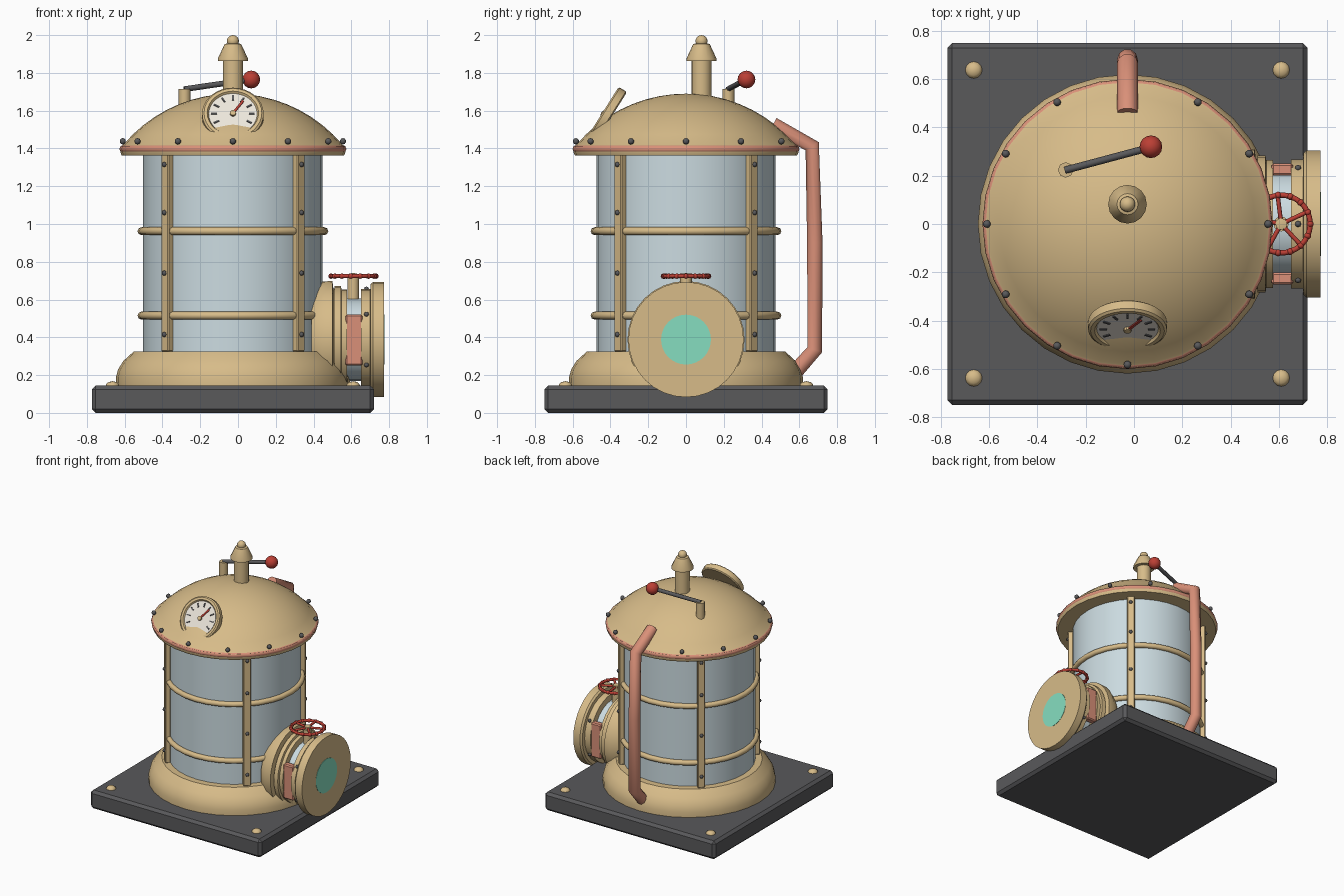
import bpy, bmesh, math
from mathutils import Vector, Matrix

if "Cube" in bpy.data.objects:
    bpy.data.objects.remove(bpy.data.objects["Cube"])

CX = -0.027  # boiler axis


def mat(name, r, g, b):
    m = bpy.data.materials.new(name)
    m.diffuse_color = (r, g, b, 1)
    m.use_nodes = True
    m.node_tree.nodes["Principled BSDF"].inputs["Base Color"].default_value = m.diffuse_color
    return m


BRASS = mat("brass", 0.68, 0.50, 0.25)
COPPER = mat("copper", 0.70, 0.28, 0.19)
IRON = mat("iron", 0.10, 0.10, 0.105)
RED = mat("red_paint", 0.50, 0.05, 0.035)
GLASS = mat("glass", 0.60, 0.71, 0.75)
WHITE = mat("dial_white", 0.85, 0.80, 0.72)
AQUA = mat("aqua_glass", 0.24, 0.73, 0.53)


def finish(name, bm, material, xf=None, bevel=0, angle=35):
    bmesh.ops.recalc_face_normals(bm, faces=bm.faces)
    me = bpy.data.meshes.new(name)
    bm.to_mesh(me)
    bm.free()
    ob = bpy.data.objects.new(name, me)
    bpy.context.collection.objects.link(ob)
    me.materials.append(material)
    if xf is not None:
        ob.matrix_world = xf
    if bevel:
        b = ob.modifiers.new("bevel", 'BEVEL')
        b.width, b.segments = bevel, 1
    else:
        bpy.ops.object.select_all(action='DESELECT')
        ob.select_set(True)
        bpy.context.view_layer.objects.active = ob
        bpy.ops.object.shade_smooth_by_angle(angle=math.radians(angle))
    return ob


def lathe(name, profile, material, xf, n=24, angle=35):
    """Turn (radius, height) points around local z; open ends are capped."""
    bm = bmesh.new()
    rings = []
    for r, h in profile:
        if r < 1e-5:
            rings.append([bm.verts.new((0, 0, h))] * n)
        else:
            rings.append([bm.verts.new((r * math.cos(2 * math.pi * i / n),
                                        r * math.sin(2 * math.pi * i / n), h)) for i in range(n)])
    for a, b in zip(rings, rings[1:]):
        for i in range(n):
            j = (i + 1) % n
            bm.faces.new(list(dict.fromkeys((a[i], a[j], b[j], b[i]))))
    for ring in (rings[0], rings[-1]):
        if ring[0] is not ring[1]:
            bm.faces.new(ring)
    return finish(name, bm, material, xf, angle=angle)


def box(name, size, material, xf, bevel=0.005):
    bm = bmesh.new()
    bmesh.ops.create_cube(bm, size=1, matrix=Matrix.Diagonal((*size, 1)))
    return finish(name, bm, material, xf, bevel)


def ball(name, r, material, xf, seg=16):
    bm = bmesh.new()
    bmesh.ops.create_uvsphere(bm, u_segments=seg, v_segments=seg // 2, radius=r)
    return finish(name, bm, material, xf, angle=60)


def torus(name, R, r, material, xf, n=32, k=8):
    bm = bmesh.new()
    g = [[bm.verts.new(((R + r * math.cos(b)) * math.cos(a), (R + r * math.cos(b)) * math.sin(a), r * math.sin(b)))
          for b in (2 * math.pi * j / k for j in range(k))] for a in (2 * math.pi * i / n for i in range(n))]
    for i in range(n):
        for j in range(k):
            i2, j2 = (i + 1) % n, (j + 1) % k
            bm.faces.new((g[i][j], g[i2][j], g[i2][j2], g[i][j2]))
    return finish(name, bm, material, xf, angle=60)


def rod(name, a, b, r, material, n=10):
    a, b = Vector(a), Vector(b)
    xf = Matrix.Translation(a) @ (b - a).to_track_quat('Z', 'Y').to_matrix().to_4x4()
    return lathe(name, [(r, 0), (r, (b - a).length)], material, xf, n, 50)


T = lambda x, y, z: Matrix.Translation((x, y, z))
RZ = lambda a: Matrix.Rotation(a, 4, 'Z')
AXIS = T(CX, 0, 0)

# base plate with corner bolts and the flared foot
box("base_plate", (1.493, 1.5, 0.145), IRON, T(CX, 0, 0.0725), 0.02)
for sx in (-1, 1):
    for sy in (-1, 1):
        lathe("base_bolt", [(0.036, 0.14), (0.034, 0.152), (0.022, 0.163), (0, 0.168)], BRASS,
              T(CX + sx * 0.637, sy * 0.638, 0), 12, 60)
lathe("foot_flange", [(0.62, 0.14), (0.62, 0.185), (0.608, 0.23), (0.58, 0.275), (0.525, 0.325), (0.44, 0.325)],
      BRASS, AXIS, 32, 40)

# glass tank with hoops, posts and post rivets
lathe("tank_glass", [(0.475, 0.30), (0.475, 1.38)], GLASS, AXIS, 32)
for z in (0.515, 0.962):
    torus("tank_hoop", 0.484, 0.021, BRASS, T(CX, 0, z))
for k in range(4):
    turn = AXIS @ RZ(math.pi / 4 + k * math.pi / 2)
    box("tank_post", (0.04, 0.055, 1.05), BRASS, turn @ T(0.492, 0, 0.85))
    for z in (0.415, 0.74, 1.06, 1.315):
        ball("post_rivet", 0.014, IRON, turn @ T(0.513, 0, z), 8)

# domed lid: brim, spherical cap, copper band, rivets
cap = [(0.758 * math.sin(t), 0.932 + 0.758 * math.cos(t)) for t in (0.87 * (1 - i / 9) for i in range(10))]
cap[-1] = (0, 1.69)
lathe("lid_dome", [(0.44, 1.362), (0.588, 1.362), (0.596, 1.38), (0.596, 1.41)] + cap, BRASS, AXIS, 32, 40)
torus("lid_band", 0.579, 0.022, COPPER, T(CX, 0, 1.397))
for k in range(12):
    ball("lid_rivet", 0.017, IRON, AXIS @ RZ(k * math.pi / 6) @ T(0.583, 0, 1.438), 10)

# whistle on top
lathe("whistle", [(0.053, 1.62), (0.053, 1.863), (0.08, 1.863), (0.08, 1.875), (0.044, 1.952), (0.02, 1.96)],
      BRASS, T(CX, 0.082, 0), 16)
ball("whistle_knob", 0.032, BRASS, T(CX, 0.082, 1.968))

# lever
rod("lever_post", (-0.283, 0.224, 1.58), (-0.283, 0.224, 1.716), 0.032, BRASS, 8)
rod("lever_arm", (-0.285, 0.223, 1.714), (0.07, 0.318, 1.765), 0.015, IRON, 8)
ball("lever_knob", 0.047, RED, T(0.07, 0.32, 1.765))

# pressure gauge: local z is the dial normal, local y points up the dial
up, nrm = Vector((0, 0.532, 0.847)), Vector((0, -0.847, 0.532))
G = Matrix.Translation((CX, -0.443, 1.588)) @ Matrix((Vector((1, 0, 0)), up, nrm)).transposed().to_4x4()
lathe("gauge_case", [(0.155, -0.052), (0.163, -0.045), (0.163, -0.008), (0.153, 0), (0.136, 0),
                     (0.127, -0.014), (0, -0.014)], BRASS, G, 32)
lathe("gauge_dial", [(0.128, -0.016), (0.128, -0.01)], WHITE, G, 32)
rod("gauge_mount", G @ Vector((0, -0.03, -0.14)), G @ Vector((0, -0.03, -0.04)), 0.06, BRASS, 16)
for k in range(9):
    box("gauge_tick", (0.009, 0.03, 0.006), IRON, G @ RZ(math.radians(-120 + 30 * k)) @ T(0, 0.1, -0.008), 0)
box("gauge_needle", (0.012, 0.11, 0.006), RED, G @ RZ(math.radians(-35)) @ T(0, 0.04, -0.003), 0)
lathe("gauge_hub", [(0.016, -0.01), (0.016, 0.003), (0, 0.006)], BRASS, G, 10)

# side outlet: stacked flanges along +x
OUT = T(0, 0, 0.388) @ Matrix.Rotation(math.pi / 2, 4, 'Y')
lathe("outlet_neck", [(0.272, 0.39), (0.308, 0.45), (0.31, 0.50), (0.27, 0.505), (0.27, 0.512), (0.283, 0.512),
                      (0.283, 0.545), (0.265, 0.548), (0.265, 0.576)], BRASS, OUT, 32)
lathe("outlet_window", [(0.218, 0.56), (0.218, 0.67)], GLASS, OUT, 24)
for s in (-1, 1):
    box("outlet_strap", (0.09, 0.05, 0.27), COPPER, T(0.614, s * 0.226, 0.385), 0.008)
lathe("outlet_flange", [(0.267, 0.65), (0.267, 0.70), (0.293, 0.702), (0.305, 0.715), (0.305, 0.773)], BRASS, OUT, 32)
lathe("outlet_lens", [(0.132, 0.76), (0.132, 0.775)], AQUA, OUT, 32)
for k in range(6):
    a = math.radians(30 + 60 * k)
    ball("outlet_rivet", 0.013, IRON, T(0.68, 0.268 * math.cos(a), 0.388 + 0.268 * math.sin(a)), 8)

# handwheel on its stem
W = T(0.61, 0, 0.724)
rod("wheel_stem", (0.61, 0, 0.59), (0.61, 0, 0.715), 0.031, BRASS, 12)
torus("wheel_rim", 0.12, 0.011, RED, W, 30)
lathe("wheel_hub", [(0.024, -0.015), (0.024, 0.012), (0, 0.017)], BRASS, W, 12)
for k in range(5):
    a = math.radians(25 + 72 * k)
    rod("wheel_spoke", W.translation, (0.61 + 0.12 * math.cos(a), 0.12 * math.sin(a), 0.724), 0.009, RED, 8)
for k in range(15):
    ball("wheel_bead", 0.015, RED, W @ RZ(k * math.tau / 15) @ T(0.12, 0, 0), 8)

# copper pipe down the back
cu = bpy.data.curves.new("back_pipe", 'CURVE')
cu.dimensions, cu.bevel_depth, cu.bevel_resolution, cu.use_fill_caps = '3D', 0.043, 3, True
sp = cu.splines.new('POLY')
path = [(0.46, 1.525), (0.668, 1.412), (0.682, 0.90), (0.682, 0.335), (0.585, 0.225)]
sp.points.add(len(path) - 1)
for p, (y, z) in zip(sp.points, path):
    p.co = (CX, y, z, 1)
cu.materials.append(COPPER)
bpy.context.collection.objects.link(bpy.data.objects.new("back_pipe", cu))
